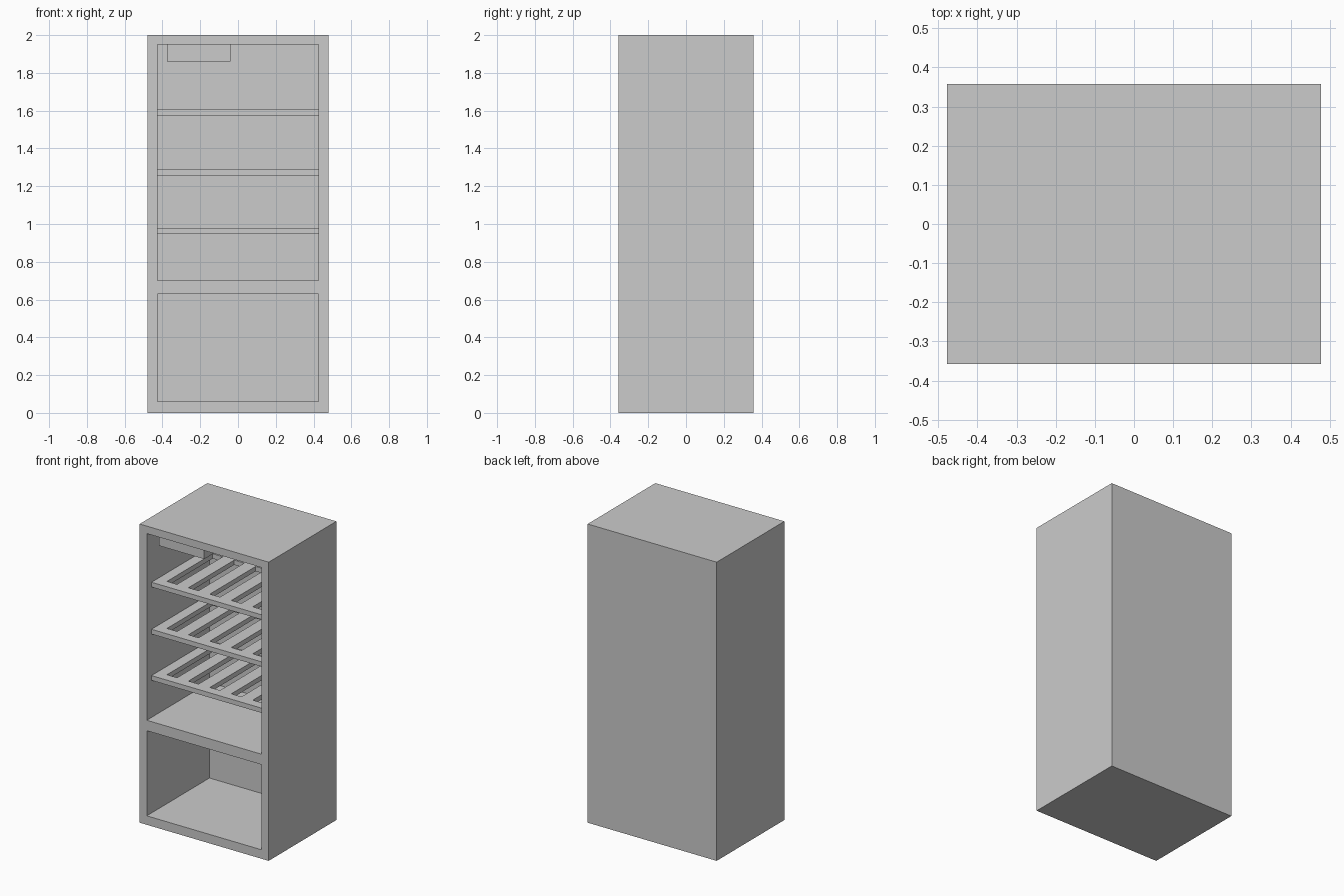
import bpy
import bmesh

if "Cube" in bpy.data.objects:
    bpy.data.objects.remove(bpy.data.objects["Cube"])


def box(name, lo, hi):
    """Axis-aligned box between two corners."""
    mesh = bpy.data.meshes.new(name)
    bm = bmesh.new()
    bmesh.ops.create_cube(bm, size=1)
    for v in bm.verts:
        v.co = [l + (c + 0.5) * (h - l) for c, l, h in zip(v.co, lo, hi)]
    bm.to_mesh(mesh)
    bm.free()
    ob = bpy.data.objects.new(name, mesh)
    bpy.context.collection.objects.link(ob)
    return ob


def cut(target, cutters):
    """Subtract the boxes from target and discard them."""
    bpy.context.view_layer.objects.active = target
    for c in cutters:
        mod = target.modifiers.new("cut", 'BOOLEAN')
        mod.operation = 'DIFFERENCE'
        mod.solver = 'EXACT'
        mod.object = c
        c.hide_render = True
        bpy.ops.object.modifier_apply(modifier=mod.name)
        bpy.data.objects.remove(c)


W, D, H = 0.478, 0.358, 2.0
IN_X, BACK = 0.425, 0.305

# Cabinet shell with an upper and a lower open compartment
cabinet = box("cabinet", (-W, -D, 0), (W, D, H))
cut(cabinet, [box("compartment_cutter", (-IN_X, -D - 0.1, z0), (IN_X, BACK, z1))
              for z0, z1 in ((0.06, 0.63), (0.70, 1.95))])

# Slotted shelves, five through-slots each
for i, top in enumerate((0.98, 1.29, 1.605)):
    shelf = box(f"shelf_{i + 1}", (-IN_X, -0.308, top - 0.032), (IN_X, BACK, top))
    cut(shelf, [box("slot_cutter", (x - 0.0375, -0.244, top - 0.1),
                    (x + 0.0375, 0.24, top + 0.1))
                for x in [k * 0.159 for k in range(-2, 3)]])

# Housing under the ceiling of the upper compartment
box("ceiling_housing", (-0.375, -0.30, 1.86), (-0.04, BACK, 1.95))
